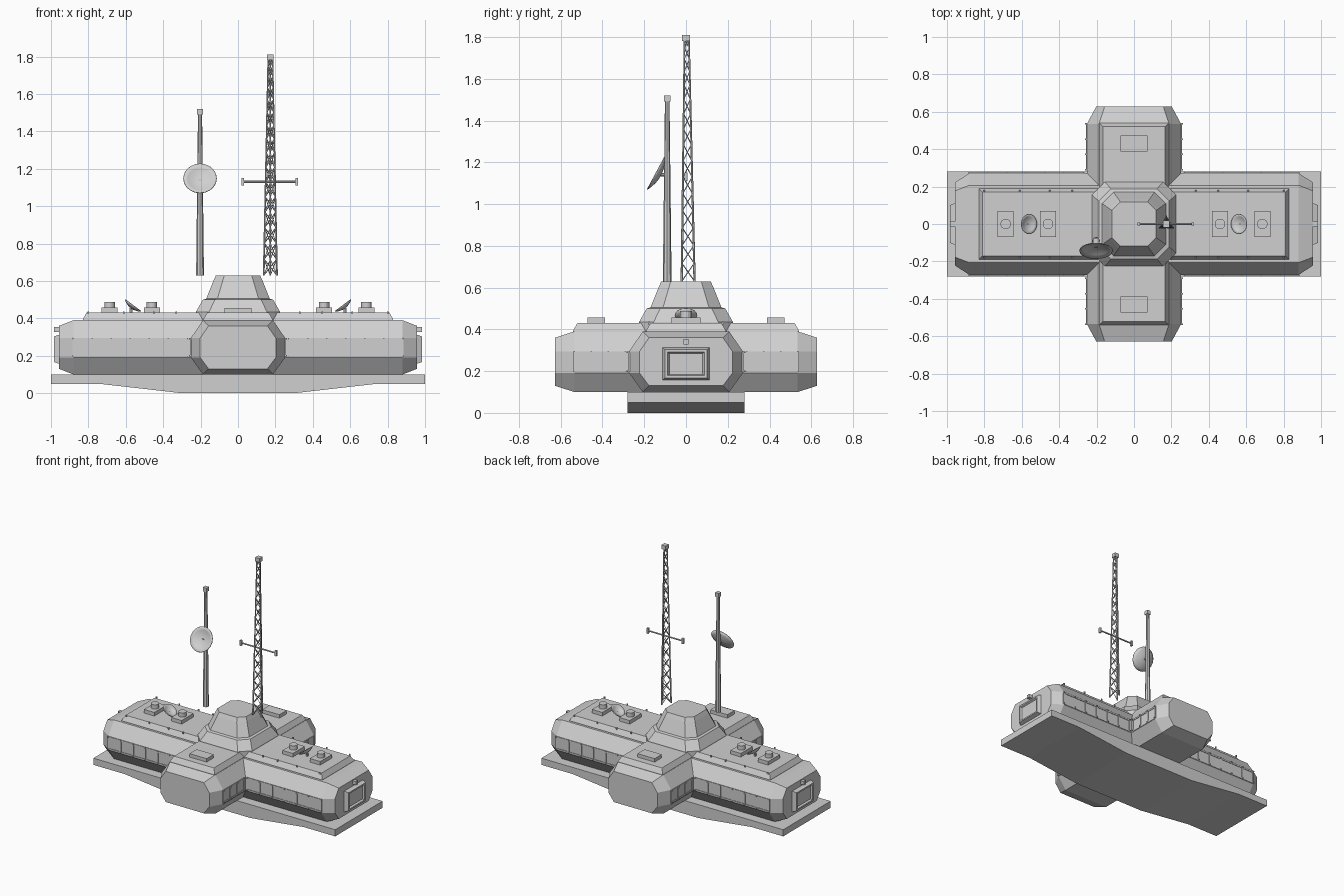
import bpy, bmesh, math
from mathutils import Vector, Matrix

cube = bpy.data.objects.get("Cube")
if cube:
    bpy.data.objects.remove(cube, do_unlink=True)

grey = bpy.data.materials.new("light grey")
grey.use_nodes = True
COLOUR = (0.63, 0.63, 0.63, 1)
grey.diffuse_color = COLOUR
grey.node_tree.nodes["Principled BSDF"].inputs["Base Color"].default_value = COLOUR


def finish(name, bm, smooth=False):
    bmesh.ops.recalc_face_normals(bm, faces=bm.faces)
    mesh = bpy.data.meshes.new(name)
    bm.to_mesh(mesh)
    bm.free()
    mesh.materials.append(grey)
    if smooth:
        mesh.shade_smooth()
    ob = bpy.data.objects.new(name, mesh)
    bpy.context.collection.objects.link(ob)
    return ob


def add_box(bm, centre, size):
    m = Matrix.Translation(centre) @ Matrix.Diagonal((*size, 1))
    bmesh.ops.create_cube(bm, size=1, matrix=m)


def add_rod(bm, a, b, r1, r2=None, sides=6):
    a, b = Vector(a), Vector(b)
    d = b - a
    m = Matrix.Translation((a + b) / 2) @ d.to_track_quat('Z', 'Y').to_matrix().to_4x4()
    bmesh.ops.create_cone(bm, cap_ends=True, segments=sides, radius1=r1,
                          radius2=r1 if r2 is None else r2, depth=d.length, matrix=m)


def add_loft(bm, rings, caps=True):
    rows = [[bm.verts.new(p) for p in ring] for ring in rings]
    n = len(rows[0])
    for low, high in zip(rows, rows[1:]):
        for i in range(n):
            j = (i + 1) % n
            bm.faces.new((low[i], low[j], high[j], high[i]))
    if caps:
        bm.faces.new(rows[0])
        bm.faces.new(rows[-1])


def along(axis, u, v, z):
    """u runs along the module, v across it."""
    return (u, v, z) if axis == 'x' else (v, u, z)


def octagon(axis, u, w, low, high, cut):
    half = [(w - cut, low), (w, 0.19), (w, 0.295), (w - cut, high)]
    pts = half + [(-v, z) for v, z in reversed(half)]
    return [along(axis, u, v, z) for v, z in pts]


def chamfered(w, d, cut, z):
    return [(w, cut - d, z), (w, d - cut, z), (w - cut, d, z), (cut - w, d, z),
            (-w, d - cut, z), (-w, cut - d, z), (cut - w, -d, z), (w - cut, -d, z)]


def rect(w, d, z):
    return [(w, -d, z), (w, d, z), (-w, d, z), (-w, -d, z)]


# Deck and tapering keel
bm = bmesh.new()
add_box(bm, (0, 0, 0.075), (2, 0.56, 0.05))
finish("base_deck", bm)
bm = bmesh.new()
profile = [(-0.74, 0.05), (-0.3, 0), (0.3, 0), (0.74, 0.05)]
add_loft(bm, [[(x, y, z) for x, z in profile] for y in (-0.28, 0.28)])
finish("keel", bm)

# Two crossing modules with chamfered ends, roofs and window bands
MODULES = (("long", 'x', 0.957, 0.88, 0.272, 0.83, 0.19, 0.27, 6),
           ("cross", 'y', 0.628, 0.535, 0.252, 0.54, 0.185, 0.29, 3))
for label, axis, end, shoulder, w, roof_u, roof_v, start, panes in MODULES:
    bm = bmesh.new()
    add_loft(bm, [octagon(axis, -end, w - 0.05, 0.13, 0.36, 0.045),
                  octagon(axis, -shoulder, w, 0.1, 0.39, 0.065),
                  octagon(axis, shoulder, w, 0.1, 0.39, 0.065),
                  octagon(axis, end, w - 0.05, 0.13, 0.36, 0.045)])
    finish(label + "_module", bm)

    bm = bmesh.new()
    rings = []
    for inset, z in ((0, 0.385), (0, 0.395), (0.02, 0.43)):
        size = along(axis, roof_u - inset, roof_v - inset, z)
        rings.append(rect(*size))
    add_loft(bm, rings)
    finish(label + "_roof", bm)

    bands, bolts = bmesh.new(), bmesh.new()
    for su in (-1, 1):
        for sv in (-1, 1):
            length = shoulder - start
            mid = su * (start + length / 2)
            for z in (0.198, 0.287):
                add_box(bands, along(axis, mid, sv * w, z), along(axis, length, 0.008, 0.012))
            for i in range(panes + 1):
                u = su * (start + length * i / panes)
                add_box(bands, along(axis, u, sv * w, 0.243), along(axis, 0.01, 0.008, 0.09))
                for z in (0.2, 0.29):
                    add_box(bolts, along(axis, u, sv * (w + 0.004), z),
                            along(axis, 0.008, 0.012, 0.008))
    if axis == 'x':
        for x in (0.33, 0.45, 0.61, 0.8):
            for sx in (-1, 1):
                for sy in (-1, 1):
                    add_box(bolts, (sx * x, sy * 0.178, 0.43), (0.009, 0.009, 0.014))
    finish(label + "_window_frames", bands)
    finish(label + "_bolts", bolts)

# Recessed end hatches with a lamp above
for side, s in (("left", 1), ("right", -1)):
    bm = bmesh.new()
    rings = []
    for x, y, z in ((0.95, 0.115, 0.08), (0.985, 0.1, 0.068),
                    (0.985, 0.088, 0.057), (0.972, 0.08, 0.05)):
        rings.append([(s * x, a * y, 0.235 + b * z)
                      for a, b in ((-1, -1), (1, -1), (1, 1), (-1, 1))])
    add_loft(bm, rings)
    finish(side + "_end_hatch", bm)
    bm = bmesh.new()
    add_box(bm, (s * 0.967, 0, 0.34), (0.036, 0.026, 0.026))
    finish(side + "_hatch_lamp", bm)

# Stepped central tower
bm = bmesh.new()
steps = ((0.225, 0.07, 0.39), (0.225, 0.07, 0.435), (0.188, 0.065, 0.5), (0.17, 0.06, 0.505),
         (0.132, 0.05, 0.6), (0.118, 0.045, 0.63))
add_loft(bm, [chamfered(w, w, cut, z) for w, cut, z in steps])
finish("central_tower", bm)


def dish(name, centre, normal, radius, depth):
    """Thin shallow bowl opening towards the normal."""
    bm = bmesh.new()
    rows = []
    for t in (0.2, 0.45, 0.75, 1):
        rows.append([(radius * t * math.cos(a * math.tau / 20),
                      radius * t * math.sin(a * math.tau / 20),
                      depth * (t * t - 1)) for a in range(20)])
    add_loft(bm, rows, caps=False)
    bm.faces.new([v for v in bm.verts if v.co.xy.length < radius * 0.3])
    m = Matrix.Translation(centre) @ Vector(normal).to_track_quat('Z', 'Y').to_matrix().to_4x4()
    ob = finish(name, bm, True)
    ob.matrix_world = m
    mod = ob.modifiers.new("thickness", 'SOLIDIFY')
    mod.thickness = 0.004


# Roof equipment: vents, small dishes and hatches
for side, s in (("left", 1), ("right", -1)):
    for place, x in (("inner", 0.46), ("outer", 0.686)):
        bm = bmesh.new()
        add_box(bm, (s * x, 0, 0.442), (0.086, 0.14, 0.03))
        add_rod(bm, (s * x, 0, 0.45), (s * x, 0, 0.488), 0.028, sides=16)
        finish(f"{side}_{place}_vent", bm)
    dish(side + "_roof_dish", (s * 0.562, 0, 0.468), (-s * 0.6, 0, 0.8), 0.054, 0.018)
    bm = bmesh.new()
    add_rod(bm, (s * 0.572, 0, 0.425), (s * 0.572, 0, 0.455), 0.008)
    finish(side + "_roof_dish_stem", bm)
for place, y in (("front", -0.43), ("back", 0.43)):
    bm = bmesh.new()
    add_box(bm, (0, y, 0.442), (0.142, 0.084, 0.028))
    finish(place + "_roof_hatch", bm)

# Pole mast with a large dish
bm = bmesh.new()
add_rod(bm, (-0.203, -0.09, 0.63), (-0.203, -0.09, 1.5), 0.021, 0.011, 8)
add_box(bm, (-0.203, -0.09, 1.505), (0.03, 0.03, 0.03))
add_rod(bm, (-0.203, -0.09, 1.14), (-0.203, -0.125, 1.14), 0.008)
finish("pole_mast", bm)
dish("mast_dish", (-0.203, -0.142, 1.148), (0, -0.88, 0.47), 0.09, 0.025)

# Three-legged lattice mast
LOW, HIGH, LEVELS = 0.63, 1.79, 16


def leg(i, t):
    r = 0.041 * (1 - t) + 0.014 * t
    a = math.radians(90 + 120 * i)
    return (0.173 + r * math.cos(a), r * math.sin(a), LOW + (HIGH - LOW) * t)


bm = bmesh.new()
levels = [1 - (1 - k / LEVELS) ** 1.2 for k in range(LEVELS + 1)]
for i in range(3):
    add_rod(bm, leg(i, 0), leg(i, 1), 0.0055, 0.004)
    for a, b in zip(levels, levels[1:]):
        add_rod(bm, leg(i, a), leg(i + 1, b), 0.0027, sides=4)
        add_rod(bm, leg(i + 1, a), leg(i, b), 0.0027, sides=4)
add_box(bm, (0.173, 0, 1.795), (0.036, 0.036, 0.03))
finish("lattice_mast", bm)

# Cross antenna on the lattice mast
bm = bmesh.new()
add_rod(bm, (0.022, 0, 1.13), (0.318, 0, 1.13), 0.006)
for x in (0.025, 0.315):
    add_box(bm, (x, 0, 1.13), (0.014, 0.016, 0.04))
finish("cross_antenna", bm)
